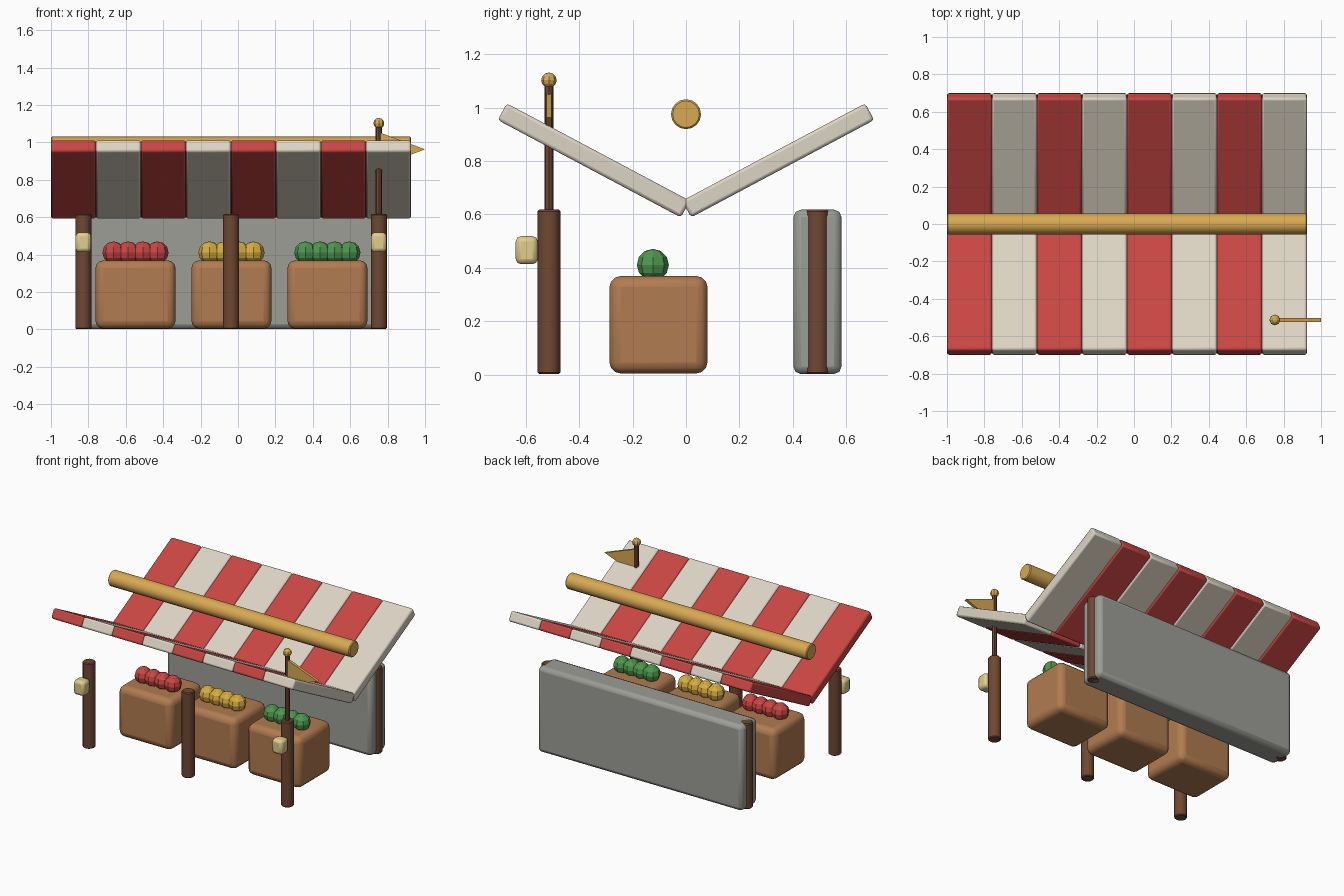
import bpy, bmesh, math

if "Cube" in bpy.data.objects:
    bpy.data.objects.remove(bpy.data.objects["Cube"])

def mat(name, *c):
    m = bpy.data.materials.new(name)
    m.diffuse_color = (*c, 1)
    m.use_nodes = True
    m.node_tree.nodes["Principled BSDF"].inputs["Base Color"].default_value = m.diffuse_color
    return m

RED = mat("awning red", .58, .062, .055)
CREAM = mat("canvas cream", .72, .66, .55)
GOLD = mat("gold", .69, .40, .085)
WOOD = mat("dark wood", .16, .064, .032)
CRATE = mat("crate wood", .44, .20, .08)
GREY = mat("wall grey", .34, .34, .31)
GREEN = mat("fruit green", .075, .31, .075)
YELLOW = mat("fruit yellow", .68, .42, .05)
GLOW = mat("lantern yellow", .75, .61, .27)

def finish(o, name, m, bevel=0, seg=2, smooth=True):
    o.name = name
    o.data.materials.append(m)
    if bevel:
        b = o.modifiers.new("bevel", 'BEVEL')
        b.width, b.segments, b.limit_method = bevel, seg, 'ANGLE'
    if smooth:
        bpy.ops.object.shade_smooth_by_angle(angle=math.radians(40))
    return o

def box(name, loc, size, m, bevel, seg=2, rot=0):
    bpy.ops.mesh.primitive_cube_add(size=1, location=loc)
    o = bpy.context.object
    o.scale = size
    bpy.ops.object.transform_apply(location=False, rotation=False, scale=True)
    o.rotation_euler.x = rot
    return finish(o, name, m, bevel, seg)

def cyl(name, loc, r, h, m, rot=(0, 0, 0), bevel=.006, n=12):
    bpy.ops.mesh.primitive_cylinder_add(vertices=n, radius=r, depth=h, location=loc, rotation=rot)
    return finish(bpy.context.object, name, m, bevel, 1)

def ball(name, loc, r, m):
    bpy.ops.mesh.primitive_uv_sphere_add(segments=8, ring_count=6, radius=r, location=loc)
    return finish(bpy.context.object, name, m, smooth=False)

CX = -.037          # stall centre line
XL, XR = -.827, .753  # corner posts

# striped awning: two panels in a V, with a pole above
for i in range(8):
    x = -1 + .2406 * (i + .5)
    for s, side in ((-1, "front"), (1, "back")):
        box(f"awning_{side}_stripe_{i}", (x, s * .345, .802), (.2406, .776, .071),
            CREAM if i % 2 else RED, .012, 2, s * math.radians(28))
cyl("awning_pole", (CX, 0, .975), .056, 1.925, GOLD, (0, math.pi / 2, 0), n=16)

# posts
for i, x in enumerate((XL, CX, XR)):
    cyl(f"front_post_{i}", (x, -.513, .31), .043, .615, WOOD)
for i, x in enumerate((XL, XR)):
    cyl(f"back_post_{i}", (x, .492, .31), .043, .615, WOOD)
    box(f"lantern_{i}", (x, -.596, .466), (.083, .083, .105), GLOW, .02)

# back wall
box("back_wall", (CX, .492, .31), (1.63, .18, .615), GREY, .028)

# crates with a row of fruit each
for i, (m, x) in enumerate(((RED, -.548), (YELLOW, -.035), (GREEN, .478))):
    box(f"crate_{i}", (x, -.103, .187), (.428, .367, .365), CRATE, .042, 3)
    for k in range(4):
        ball(f"fruit_{i}_{k}", (x + (k - 1.5) * .078, -.124, .411), .06, m)

# flag on its pole
cyl("flag_pole", (XR, -.513, .83), .017, .50, WOOD, bevel=0, n=8)
ball("flag_finial", (XR, -.513, 1.102), .029, GOLD)
bm = bmesh.new()
pts = ((XR, 1.055), (XR, .871), (1.0, .963))
f = bm.faces.new([bm.verts.new((x, -.523, z)) for x, z in pts])
r = bmesh.ops.extrude_face_region(bm, geom=[f])
bmesh.ops.translate(bm, vec=(0, .02, 0), verts=[v for v in r["geom"] if isinstance(v, bmesh.types.BMVert)])
bmesh.ops.recalc_face_normals(bm, faces=bm.faces)
me = bpy.data.meshes.new("flag")
bm.to_mesh(me)
bm.free()
flag = bpy.data.objects.new("flag", me)
bpy.context.collection.objects.link(flag)
finish(flag, "flag", GOLD, smooth=False)
